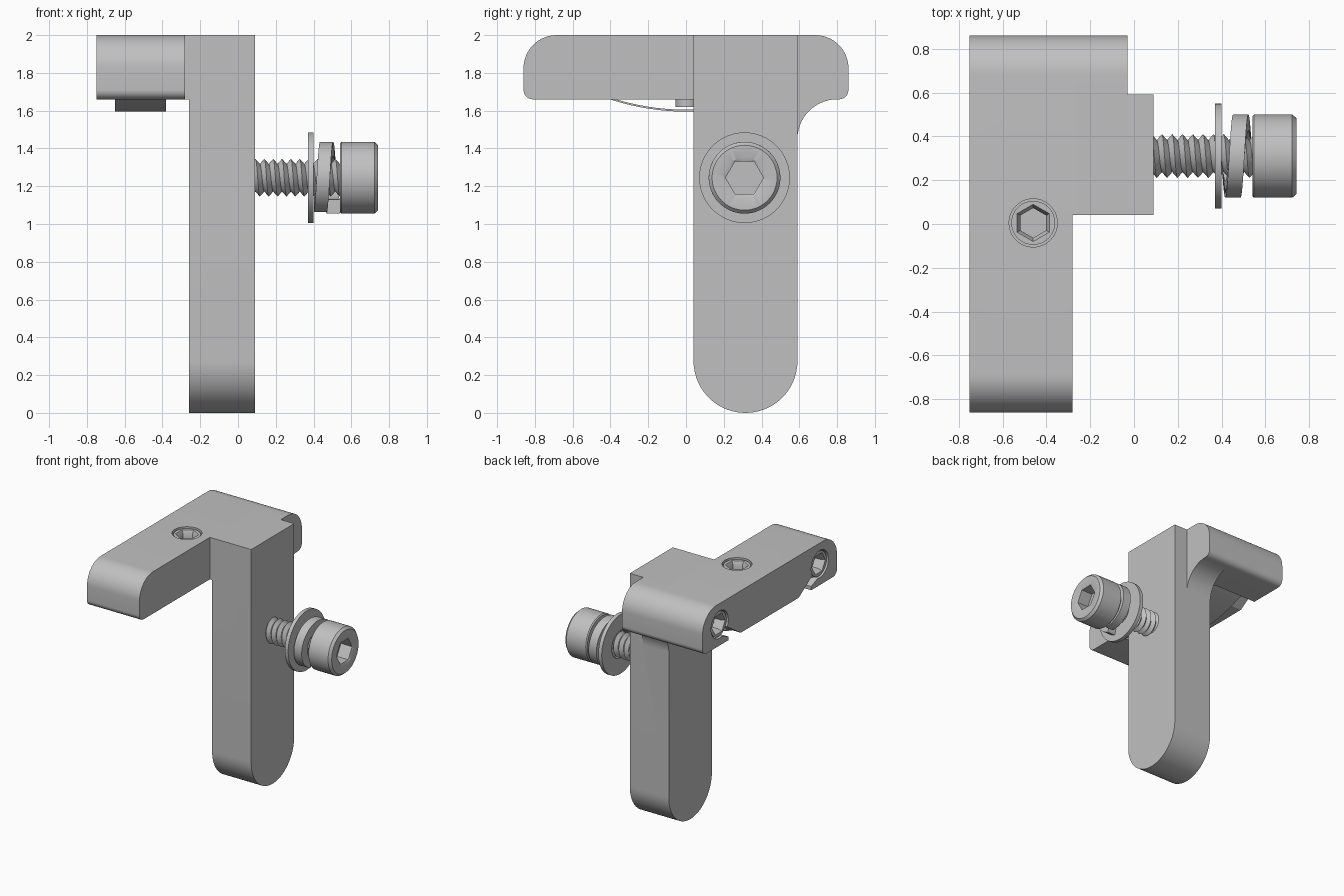
import bpy, bmesh, math
from math import cos, sin, pi, radians
from mathutils import Matrix, Vector

if "Cube" in bpy.data.objects:
    bpy.data.objects.remove(bpy.data.objects["Cube"], do_unlink=True)

steel = bpy.data.materials.new("grey_steel")
steel.use_nodes = True
GREY = (0.53, 0.53, 0.53, 1)
steel.diffuse_color = GREY
steel.node_tree.nodes["Principled BSDF"].inputs["Base Color"].default_value = GREY


def finish(name, bm, matrix=None):
    """Turn a bmesh into an object with the shared material."""
    if matrix:
        bm.transform(matrix)
    bmesh.ops.recalc_face_normals(bm, faces=bm.faces)
    mesh = bpy.data.meshes.new(name)
    bm.to_mesh(mesh)
    bm.free()
    mesh.materials.append(steel)
    ob = bpy.data.objects.new(name, mesh)
    bpy.context.collection.objects.link(ob)
    return ob


def arc(cy, cz, r, a0, a1, n=14):
    angles = [radians(a0 + (a1 - a0) * i / n) for i in range(n + 1)]
    return [(cy + r * cos(a), cz + r * sin(a)) for a in angles]


def prism(name, profile, x0, x1):
    """Extrude a (y, z) outline along x."""
    bm = bmesh.new()
    face = bm.faces.new([bm.verts.new((x0, y, z)) for y, z in profile])
    new = bmesh.ops.extrude_face_region(bm, geom=[face])["geom"]
    bmesh.ops.translate(bm, vec=(x1 - x0, 0, 0),
                        verts=[v for v in new if isinstance(v, bmesh.types.BMVert)])
    return finish(name, bm)


def loft(name, rings, matrix, closed=False, segs=48):
    """Stack rings (radius, height, is_hexagon) along local z."""
    bm = bmesh.new()
    rows = []
    for r, h, hexagon in rings:
        row = []
        for i in range(segs):
            a = 2 * pi * i / segs
            rr = r
            if hexagon:
                step = (i + segs // 12) % (segs // 6)
                rr = r * cos(pi / 6) / cos(2 * pi * step / segs - pi / 6)
            row.append(bm.verts.new((rr * cos(a), rr * sin(a), h)))
        rows.append(row)
    pairs = list(zip(rows, rows[1:]))
    if closed:
        pairs.append((rows[-1], rows[0]))
    else:
        bm.faces.new(rows[0])
        bm.faces.new(rows[-1])
    for low, high in pairs:
        for i in range(segs):
            j = (i + 1) % segs
            bm.faces.new((low[i], low[j], high[j], high[i]))
    return finish(name, bm, matrix)


def combine(target, other, operation):
    mod = target.modifiers.new("combine", "BOOLEAN")
    mod.operation = operation
    mod.solver = "EXACT"
    mod.object = other
    bpy.context.view_layer.objects.active = target
    bpy.ops.object.modifier_apply(modifier=mod.name)
    bpy.data.objects.remove(other, do_unlink=True)


def place(x, y, z, turn=0):
    """Local z points up, or along +x / -x for a turn of 90 / -90."""
    return Matrix.Translation((x, y, z)) @ Matrix.Rotation(radians(turn), 4, "Y")


# Bracket body: long arm, shoulder, hanging post and curved gusset
back_end = arc(.81, 1.71, .05, -90, 0) + arc(.685, 1.825, .175, 0, 90)
front_end = arc(-.685, 1.825, .175, 90, 180) + arc(-.81, 1.71, .05, 180, 270)
body = prism("bracket_body", back_end + front_end, -.75, -.28)
shoulder = prism("shoulder", back_end + [(.04, 2), (.04, 1.66)], -.28, -.03)
post = prism("post", [(.59, 2), (.04, 2)] + arc(.315, .275, .275, 180, 360, 36), -.26, .09)
gusset = prism("gusset", arc(.80, 1.45, .21, 180, 90) + [(.7, 1.8), (.5, 1.8), (.5, 1.45)],
               -.26, -.03)
for part in (shoulder, post, gusset):
    combine(body, part, "UNION")

# Screw holes and the slanted spring slots
HOLE = .11
SIDE_Y, SIDE_Z = .64, 1.83
ARM_X = -.46
combine(body, loft("cutter", [(HOLE, -.5, 0), (HOLE, .1, 0)], place(ARM_X, .005, 2)),
        "DIFFERENCE")
slot = [(.34, 1.64), (.53, 1.64), (.53, 1.69), (.70, 1.76), (.60, 1.81)]
for s in (-1, 1):
    hole = loft("cutter", [(HOLE, -.39, 0), (HOLE, .1, 0)],
                place(-.75, s * SIDE_Y, SIDE_Z, -90))
    combine(body, hole, "DIFFERENCE")
    combine(body, prism("cutter", [(s * y, z) for y, z in slot], -.8, -.36), "DIFFERENCE")


# Set screws with hexagon sockets
def set_screw(name, matrix, length, tip=()):
    rings = list(tip) + [(HOLE + .001, -length, 0), (HOLE + .001, -.03, 0), (.1, -.03, 0),
                         (.1, 0, 0), (.085, 0, 1), (.068, -.03, 1), (.068, -.08, 1)]
    loft(name, rings, matrix)


set_screw("top_set_screw", place(ARM_X, .005, 1.99), .3, [(.06, -.37, 0), (.06, -.3, 0)])
for s, name in ((-1, "front_side_screw"), (1, "back_side_screw")):
    set_screw(name, place(-.74, s * SIDE_Y, SIDE_Z, -90), .1)

# Bowed leaf spring under the arm
ys = [.66 * i / 16 for i in range(-16, 17)]
lower = [(y, 1.595 + .4 * y * y) for y in ys]
upper = [(y, z + .01) for y, z in reversed(lower)]
prism("leaf_spring", lower + upper, -.65, -.38)

# Socket head bolt
BY, BZ = .31, 1.245
axis = place(0, BY, BZ, 90)
loft("bolt_head", [(.06, .54, 0), (.182, .54, 0), (.19, .548, 0), (.19, .722, 0),
                   (.172, .742, 0), (.107, .742, 0), (.1, .735, 1), (.1, .635, 1)], axis)

# Bolt thread, swept as a helix
PITCH, SEGS = .047, 36
bm = bmesh.new()
rows = []
for j in range(24):
    r = .1 if j % 2 else .073
    rows.append([bm.verts.new((PITCH * (j / 2 + i / SEGS) + .01,
                               BY + r * cos(2 * pi * i / SEGS),
                               BZ + r * sin(2 * pi * i / SEGS))) for i in range(SEGS + 1)])
for a, b in zip(rows, rows[1:]):
    for i in range(SEGS):
        bm.faces.new((a[i], a[i + 1], b[i + 1], b[i]))
bmesh.ops.remove_doubles(bm, verts=bm.verts, dist=.0005)
finish("bolt_thread", bm)

# Flat washer
loft("flat_washer", [(.11, .37, 0), (.24, .37, 0), (.24, .4, 0), (.11, .4, 0)], axis, True)

# Split spring washer
bm = bmesh.new()
STEPS = 60
rows = []
for i in range(STEPS + 1):
    t = i / STEPS
    a = radians(-108 - 342 * t)
    x = .402 + .068 * t
    rows.append([bm.verts.new((x + dx, BY + r * cos(a), BZ + r * sin(a)))
                 for r, dx in ((.115, 0), (.19, 0), (.19, .07), (.115, .07))])
for a, b in zip(rows, rows[1:]):
    for k in range(4):
        n = (k + 1) % 4
        bm.faces.new((a[k], a[n], b[n], b[k]))
bm.faces.new(rows[0])
bm.faces.new(rows[-1])
finish("split_washer", bm)

# Smooth the round surfaces, keep edges sharp
for ob in bpy.context.collection.objects:
    if ob.type == "MESH" and steel.name in ob.data.materials:
        bpy.ops.object.select_all(action="DESELECT")
        ob.select_set(True)
        bpy.context.view_layer.objects.active = ob
        bpy.ops.object.shade_smooth_by_angle(angle=radians(30))
